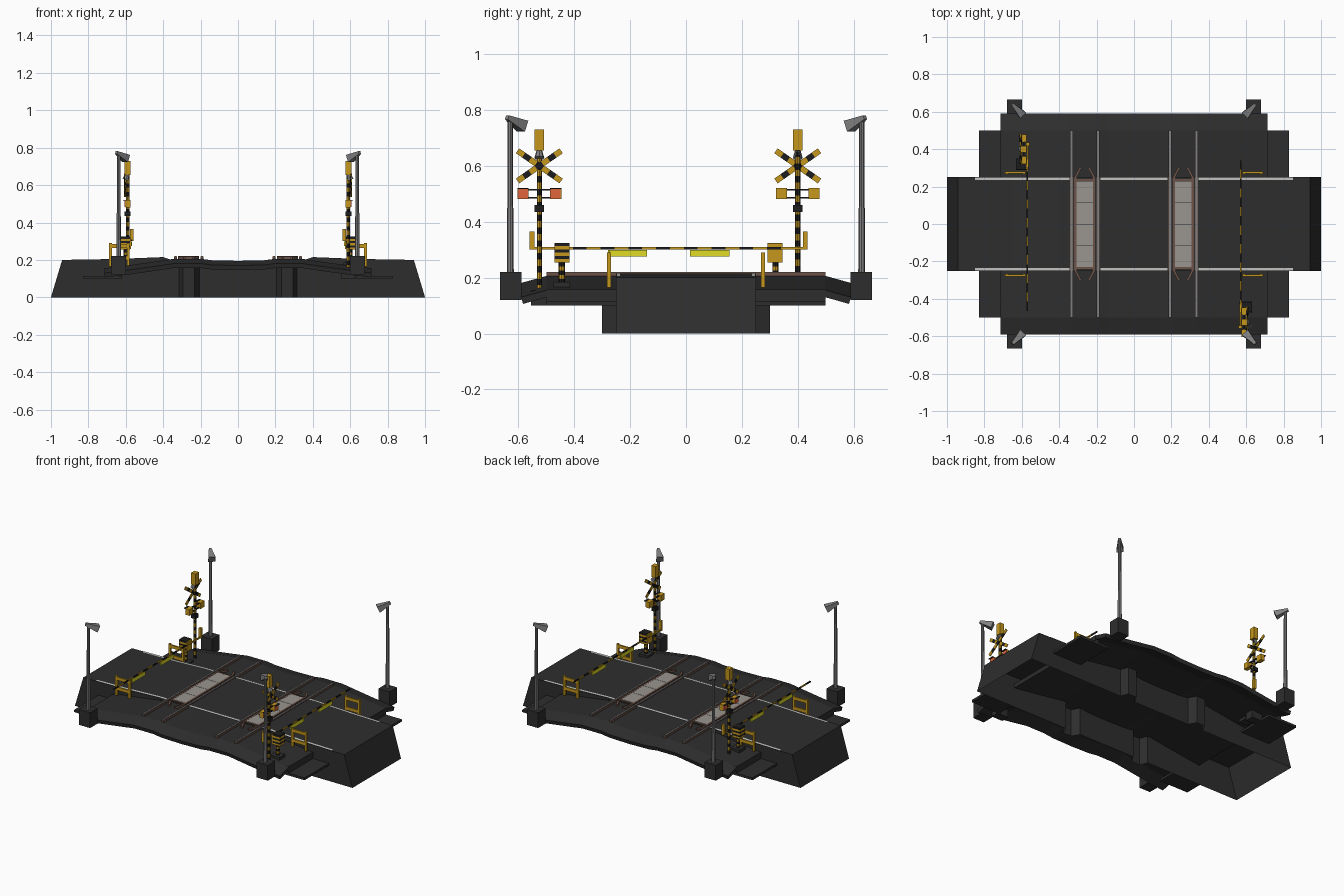
import bpy, bmesh, math
from mathutils import Vector, Matrix

if "Cube" in bpy.data.objects:
    bpy.data.objects.remove(bpy.data.objects["Cube"])

COL = {"asphalt": (.027, .027, .027), "yellow": (.56, .31, .012), "black": (.012, .012, .013),
       "signal_orange": (.75, .13, .045), "steel_grey": (.22, .22, .22), "line_white": (.55, .55, .53),
       "rust_brown": (.15, .085, .065), "panel_grey": (.32, .30, .28), "tag_yellow": (.75, .72, .02)}
MATS = {}
for n, c in COL.items():
    MATS[n] = bpy.data.materials.new(n)
    MATS[n].diffuse_color = (*c, 1)


class Part:
    """Collects simple solids into one named object."""
    def __init__(self, name, *mats):
        self.name, self.mats, self.bm = name, mats, bmesh.new()

    def paint(self, verts, mat):
        for f in {f for v in verts for f in v.link_faces}:
            f.material_index = self.mats.index(mat)

    def box(self, x0, x1, y0, y1, z0, z1, mat=None, rot=None):
        m = Matrix.Translation(((x0 + x1) / 2, (y0 + y1) / 2, (z0 + z1) / 2))
        if rot:
            m = m @ rot
        m = m @ Matrix.Diagonal((x1 - x0, y1 - y0, z1 - z0, 1))
        self.paint(bmesh.ops.create_cube(self.bm, size=1, matrix=m)["verts"], mat or self.mats[0])

    def rod(self, a, b, r0, r1, sides=8, mat=None, turn=0):
        a, b = Vector(a), Vector(b)
        m = Matrix.Translation((a + b) / 2) @ (b - a).to_track_quat('Z', 'Y').to_matrix().to_4x4()
        m = m @ Matrix.Rotation(turn, 4, 'Z')
        self.paint(bmesh.ops.create_cone(self.bm, cap_ends=True, segments=sides, radius1=r0, radius2=r1,
                                         depth=(b - a).length, matrix=m)["verts"], mat or self.mats[0])

    def striped_rod(self, a, b, r, n, sides=8, turn=0):
        a, b = Vector(a), Vector(b)
        for i in range(n):
            self.rod(a.lerp(b, i / n), a.lerp(b, (i + 1) / n), r, r, sides, ("yellow", "black")[i % 2], turn)

    def face(self, pts):
        self.bm.faces.new([self.bm.verts.new(p) for p in pts])

    def done(self):
        bmesh.ops.remove_doubles(self.bm, verts=self.bm.verts, dist=1e-5) if self.name == "road" else None
        me = bpy.data.meshes.new(self.name)
        self.bm.to_mesh(me)
        self.bm.free()
        for n in self.mats:
            me.materials.append(MATS[n])
        ob = bpy.data.objects.new(self.name, me)
        bpy.context.collection.objects.link(ob)
        return ob


def interp(table, v):
    v = abs(v)
    for (a, za), (b, zb) in zip(table, table[1:]):
        if v <= b:
            return za + (zb - za) * (v - a) / (b - a)
    return table[-1][1]


def road_z(x):
    return interp([(0, .215), (.4, .215), (.65, .205), (.94, .2)], x)


# road shell, open underneath, with bulging wall piers under the tracks
half = [(.205, .25), (.232, .3), (.295, .3), (.315, .25), (.4, .25), (.65, .25), (.94, .25)]
plan = [(-x, y) for x, y in reversed(half)] + half
p = Part("road", "asphalt")
foot = lambda x: math.copysign(1, x) if abs(x) > .9 else x
for s in (-1, 1):
    for (xa, ya), (xb, yb) in zip(plan, plan[1:]):
        zt = [min(road_z(x), .185) if abs(x) < .32 else road_z(x) for x in (xa, xb)]
        q = [(foot(xa), s * ya, 0), (foot(xb), s * yb, 0), (xb, s * yb, zt[1]), (xa, s * ya, zt[0])]
        p.face(q if s < 0 else q[::-1])
    q = [(s, -.25, 0), (s, .25, 0), (s * .94, .25, .2), (s * .94, -.25, .2)]
    p.face(q if s > 0 else q[::-1])
xs = [-.94, -.65, -.4, .4, .65, .94]
for a, b in zip(xs, xs[1:]):
    p.face([(a, -.25, road_z(a)), (b, -.25, road_z(b)), (b, .25, road_z(b)), (a, .25, road_z(a))])
p.done()

# track bed: a thin sheet that falls away towards its edges
bed = [(0, .195), (.14, .198), (.2, .206), (.34, .206), (.45, .19), (.58, .172), (.715, .155)]
bx = [-x for x, z in bed[:0:-1]] + [x for x, z in bed]
by = [-.59, -.5, -.24, .24, .5, .59]
p = Part("track_bed", "asphalt")
bedz = lambda x, y: interp(bed, x) - (.025 if abs(y) > .55 else 0)
grid = [[p.bm.verts.new((x, y, bedz(x, y))) for y in by] for x in bx]
for i in range(len(bx) - 1):
    for j in range(len(by) - 1):
        p.bm.faces.new((grid[i][j], grid[i + 1][j], grid[i + 1][j + 1], grid[i][j + 1]))
ob = p.done()
mod = ob.modifiers.new("thickness", 'SOLIDIFY')
mod.thickness, mod.offset = .025, -1

# painted edge lines
p = Part("edge_lines", "line_white")
for s in (-1, 1):
    pts = [-.85, -.65, -.4, -.345, -.18, .18, .345, .4, .65, .85]
    for i, (a, b) in enumerate(zip(pts, pts[1:])):
        if i in (3, 5):
            continue
        if i == 4:
            a, b = -.18, .18
        y0, y1 = s * .242 - .0075, s * .242 + .0075
        p.face([(a, y0, road_z(a) + .002), (b, y0, road_z(b) + .002),
                (b, y1, road_z(b) + .002), (a, y1, road_z(a) + .002)])
p.done()

# rails, guard rails and crossing panels for both tracks
rails = Part("rails", "rust_brown", "steel_grey")
guards = Part("guard_rails", "rust_brown")
panels = Part("crossing_panels", "panel_grey", "rust_brown")
for s in (-1, 1):
    for x in (.193, .334):
        rails.box(s * x - .008, s * x + .008, -.5, .5, .19, .218)
        rails.box(s * x - .005, s * x + .005, -.5, .5, .218, .221, "steel_grey")
    c = s * .2635
    for k in (-1, 1):
        guards.box(c + k * .05 - .006, c + k * .05 + .006, -.25, .25, .2, .221)
        for e in (-1, 1):
            guards.rod((c + k * .05, e * .25, .212), (c + k * .022, e * .302, .212), .009, .009, 4, turn=math.pi / 4)
    for i in range(4):
        panels.box(c - .044, c + .044, -.23 + i * .115, -.117 + i * .115, .2, .22)
    for e in (-1, 1):
        panels.box(c - .044, c + .044, min(e * .23, e * .24), max(e * .23, e * .24), .2, .219, "rust_brown")
for q in (rails, guards, panels):
    q.done()

# corner pieces: side plates, lamp posts, fences
plates = Part("side_plates", "asphalt")
bases = Part("lamp_bases", "asphalt")
posts = Part("lamp_posts", "steel_grey")
fence = Part("fences", "yellow")
for sx in (-1, 1):
    for sy in (-1, 1):
        def mb(part, x0, x1, y0, y1, z0, z1):
            part.box(min(sx * x0, sx * x1), max(sx * x0, sx * x1), min(sy * y0, sy * y1), max(sy * y0, sy * y1), z0, z1)
        mb(plates, .62, .83, .25, .5, .1, .115)
        mb(plates, .69, .715, .25, .5, .115, .157)
        mb(bases, .6, .68, .588, .665, .12, .22)
        posts.rod((sx * .638, sy * .629, .22), (sx * .638, sy * .629, .45), .0125, .011)
        posts.rod((sx * .638, sy * .629, .45), (sx * .638, sy * .629, .77), .01, .009)
        posts.rod((sx * .65, sy * .641, .774), (sx * .598, sy * .585, .742), .011, .03, 4, turn=math.pi / 4)
        for x in (.587, .682):
            mb(fence, x - .007, x + .007, .268, .282, .165, .29)
        mb(fence, .587, .682, .27, .28, .265, .285)
        mb(fence, .587, .682, .27, .28, .2, .22)
for q in (plates, bases, posts, fence):
    q.done()

# warning signal and barrier, modelled once on the +x side
X, Y = .59, -.525
made = []
p = Part("signal_post", "yellow", "black", "steel_grey")
p.striped_rod((X, Y, .15), (X, Y, .655), .009, 22)
p.box(X - .016, X + .016, Y - .017, Y + .017, .655, .73)
p.rod((X, Y, .655), (X + .012, Y, .628), .01, .018, 8, "steel_grey")
p.box(X - .014, X + .016, Y - .017, Y + .017, .435, .46, "black")
made.append(p.done())

p = Part("crossbuck", "yellow", "black")
for k in (-1, 1):
    xo = X + .014 + k * .003
    d = Vector((0, k * .078, .054))
    rot = Matrix.Rotation(math.atan2(d.z, d.y), 4, 'X')
    n = 7
    for i in range(n):
        c = Vector((xo, Y, .6)) + d * ((2 * i + 1) / n - 1)
        L = d.length / n
        p.box(c.x - .0025, c.x + .0025, c.y - L, c.y + L, c.z - .0105, c.z + .0105, ("yellow", "black")[i % 2], rot)
made.append(p.done())

p = Part("flashing_lights", "yellow", "black", "signal_orange")
for k in (-1, 1):
    y = Y + k * .0585
    p.box(X - .014, X + .012, y - .02, y + .02, .481, .52)
    p.box(X + .012, X + .016, y - .018, y + .018, .483, .518, "signal_orange")
    p.box(X + .012, X + .026, y - .02, y + .02, .518, .521, "black")
for z in (.486, .515):
    p.box(X - .004, X + .004, Y - .04, Y + .04, z - .003, z + .003, "black")
made.append(p.done())

p = Part("signal_base", "asphalt")
p.box(.55, .63, -.555, -.5, .1, .155)
p.box(.565, .63, -.475, -.415, .13, .185)
made.append(p.done())

p = Part("barrier_machine", "yellow", "black")
p.striped_rod((.6, -.445, .165), (.6, -.445, .255), .011, 6)
for i in range(6):
    z = .255 + i * .0115
    p.box(.577, .63, -.47, -.417, z, z + .0115, ("yellow", "black")[i % 2])
p.box(.572, .577, -.47, -.417, .258, .322)
p.box(.565, .572, -.56, -.43, .3, .31)
p.box(.56, .577, -.56, -.543, .3, .365)
made.append(p.done())

p = Part("barrier_arm", "yellow", "black", "tag_yellow")
p.striped_rod((.57, -.455, .305), (.57, .34, .305), .0055, 16, 4, math.pi / 4)
for a, b in ((-.275, -.14), (.015, .155)):
    p.box(.567, .573, a, b, .275, .299, "tag_yellow")
made.append(p.done())

# matching signal and barrier on the far side, turned half round
for ob in made:
    twin = ob.copy()
    twin.name = ob.name + "_opposite"
    twin.rotation_euler.z = math.pi
    twin.location.y = -.125
    bpy.context.collection.objects.link(twin)

for m in bpy.data.materials:
    if m.users and not m.is_grease_pencil:
        m.use_nodes = True
        m.node_tree.nodes["Principled BSDF"].inputs["Base Color"].default_value = m.diffuse_color
